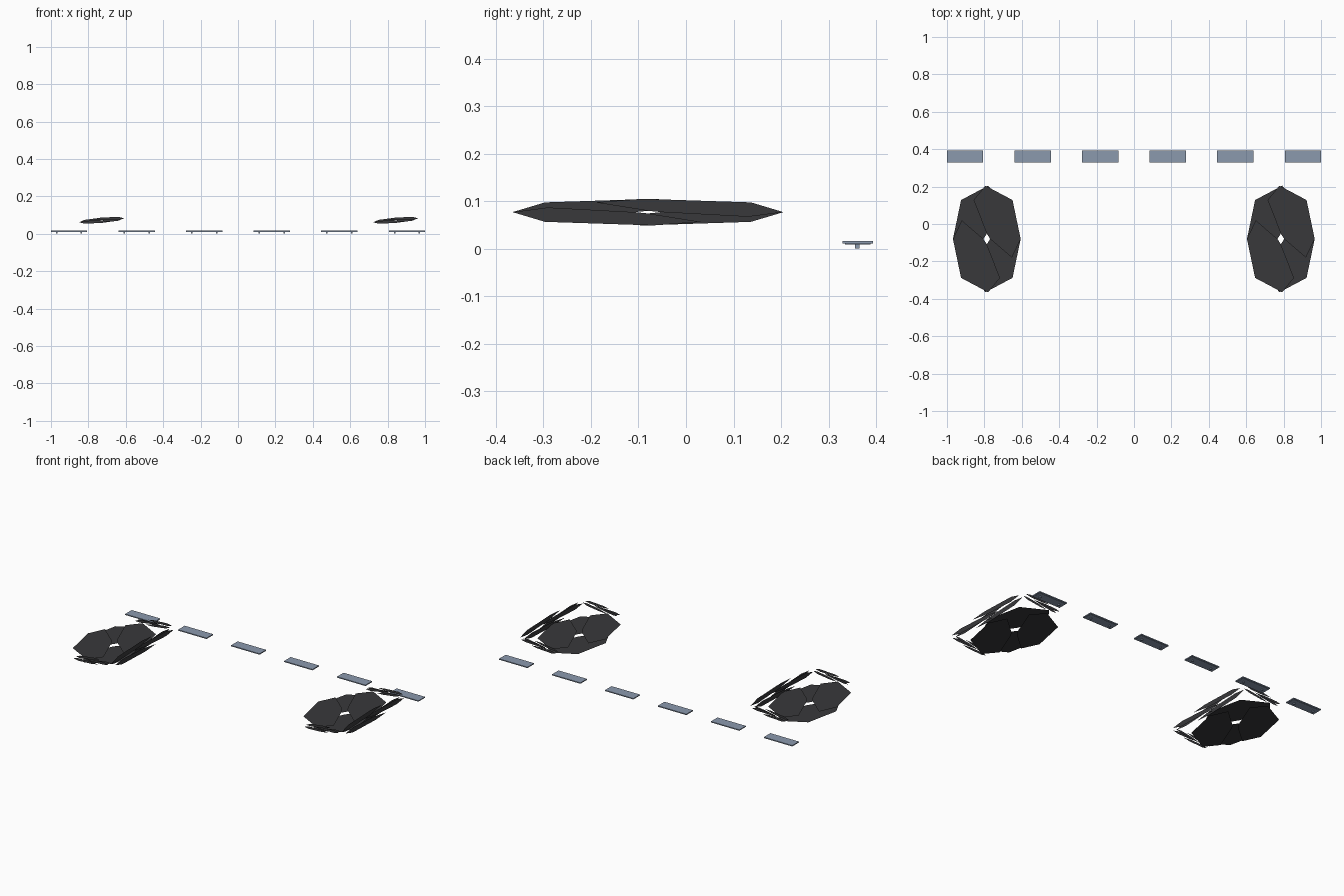
import bpy, math
from mathutils import Vector

if "Cube" in bpy.data.objects:
    bpy.data.objects.remove(bpy.data.objects["Cube"])


def material(name, color):
    m = bpy.data.materials.new(name)
    m.diffuse_color = color
    m.use_nodes = True
    m.node_tree.nodes["Principled BSDF"].inputs["Base Color"].default_value = m.diffuse_color
    return m


DARK = material("dark_panel", (0.04, 0.04, 0.043, 1))
STEEL = material("blue_grey", (0.26, 0.32, 0.42, 1))


def mesh_object(name, verts, faces, mat):
    me = bpy.data.meshes.new(name)
    me.from_pydata(verts, [], faces)
    me.materials.append(mat)
    ob = bpy.data.objects.new(name, me)
    bpy.context.collection.objects.link(ob)
    return ob


def box(name, loc, size):
    bpy.ops.mesh.primitive_cube_add(size=1, location=loc)
    ob = bpy.context.object
    ob.name = name
    ob.scale = size
    ob.data.materials.append(STEEL)
    return ob


# One overlapping plate of a panel, in units of the panel's half axes
PLATE = [(-0.04, 1), (0.76, 0.73), (1, 0), (0.74, -0.35),
         (0.1, 0), (0, 0.1), (-0.39, 0.73)]


def octagon_panel(name, centre, u, v, gap):
    """Octagon of four plates; diagonal pairs lie on either side of the centre plane."""
    c, u, v, gap = Vector(centre), Vector(u), Vector(v), Vector(gap)
    verts, faces = [], []
    for a, b, s in ((1, 1, 1), (-1, -1, 1), (-1, 1, -1), (1, -1, -1)):
        n = len(verts)
        verts += [c + u * p * a + v * q * b + gap * s for p, q in PLATE]
        faces.append(tuple(range(n, n + len(PLATE))))
    return mesh_object(name, verts, faces, DARK)


# Dark panel groups, left and right: floor, outer side, front and back panels
for side, cx in (("left", -0.787), ("right", 0.785)):
    cy, cz = -0.08, 0.077
    octagon_panel(side + "_floor_panel", (cx, cy, 0.05),
                  (0.181, 0, 0), (0, 0.285, 0), (0, 0, 0.012))
    octagon_panel(side + "_side_panel", (cx + 0.19, cy, cz),
                  (0, 0.285, 0), (0, 0, 0.028), (0.014, 0, 0))
    for end, s in (("front", -1), ("back", 1)):
        octagon_panel(f"{side}_{end}_panel", (cx + 0.058, cy + s * 0.3, 0.072),
                      (0.119, 0, 0.011), (-0.002, 0, 0.014), (0, s * 0.012, 0))

# Row of six slabs, each with a thin under plate and two feet
for i in range(6):
    x = -0.903 + i * 0.3612
    box(f"slab_{i + 1}", (x, 0.361, 0.0135), (0.194, 0.064, 0.006))
    box(f"under_plate_{i + 1}", (x, 0.361, 0.0095), (0.184, 0.054, 0.002))
    for s in (-1, 1):
        box(f"foot_{i + 1}", (x + s * 0.066, 0.36, 0.0045), (0.008, 0.009, 0.009))
